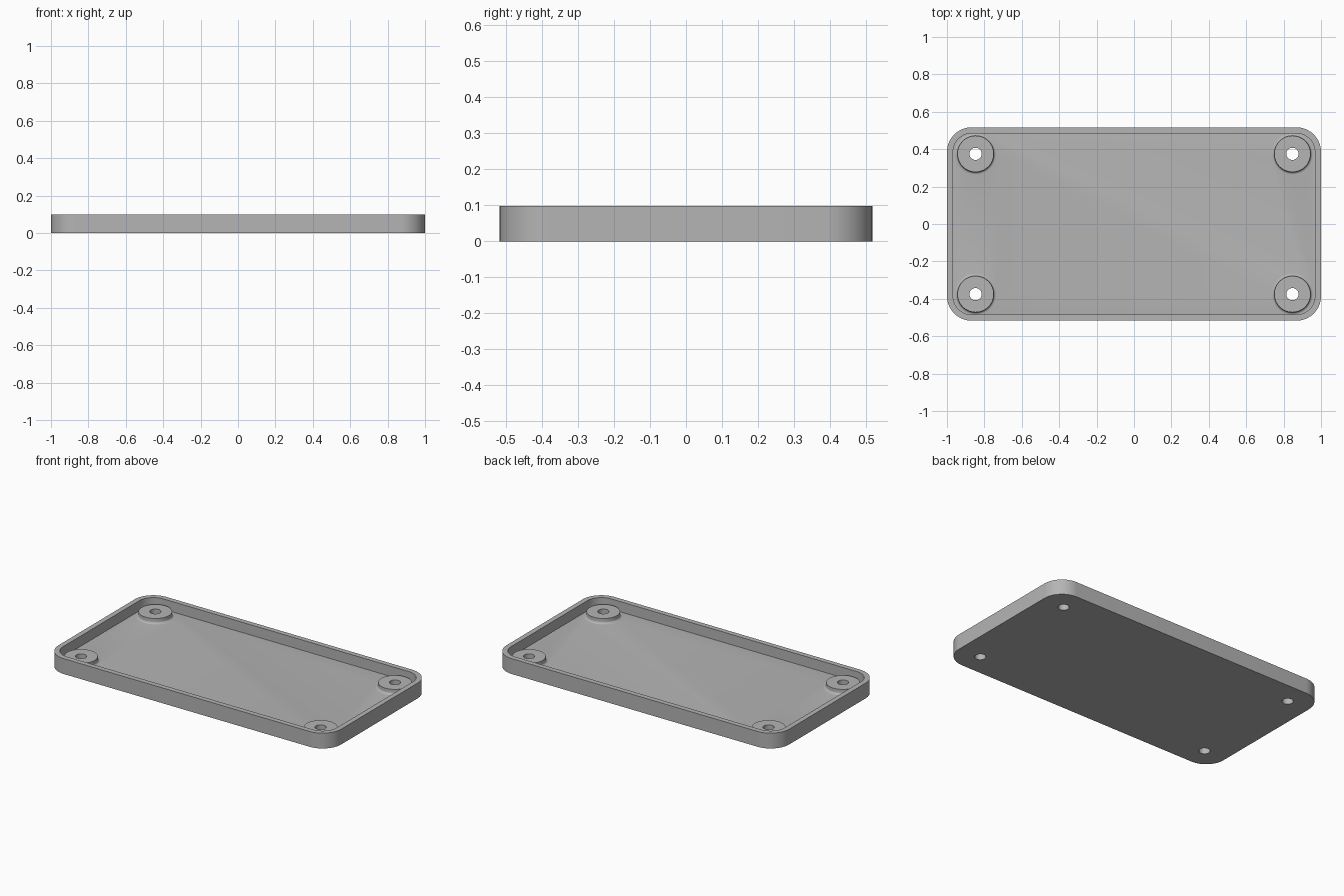
import bpy, bmesh, math

if "Cube" in bpy.data.objects:
    bpy.data.objects.remove(bpy.data.objects["Cube"])

HX, HY, H = 1.0, 0.517, 0.098      # outer half sizes and height
U = 0.0326                         # wall and floor thickness
BX, BY = 0.847, 0.375              # screw boss centres

grey = bpy.data.materials.new("plain grey")
grey.diffuse_color = (0.46, 0.46, 0.46, 1)
grey.use_nodes = True
grey.node_tree.nodes["Principled BSDF"].inputs["Base Color"].default_value = grey.diffuse_color


def finish(name, bm):
    bmesh.ops.recalc_face_normals(bm, faces=bm.faces)
    me = bpy.data.meshes.new(name)
    bm.to_mesh(me)
    bm.free()
    ob = bpy.data.objects.new(name, me)
    bpy.context.collection.objects.link(ob)
    me.materials.append(grey)
    return ob


def rounded_slab(name, hx, hy, r, z0, z1, n=16):
    """Box with rounded vertical corners."""
    bm = bmesh.new()
    verts = []
    for k, (sx, sy) in enumerate([(1, 1), (-1, 1), (-1, -1), (1, -1)]):
        for i in range(n + 1):
            a = math.pi / 2 * (k + i / n)
            verts.append(bm.verts.new((sx * (hx - r) + r * math.cos(a),
                                       sy * (hy - r) + r * math.sin(a), z0)))
    face = bm.faces.new(verts)
    top = bmesh.ops.extrude_face_region(bm, geom=[face])["geom"]
    bmesh.ops.translate(bm, vec=(0, 0, z1 - z0),
                        verts=[v for v in top if isinstance(v, bmesh.types.BMVert)])
    return finish(name, bm)


def lathe(name, profile, x, y, n=64):
    """Solid of revolution, capped at both ends."""
    bm = bmesh.new()
    rings = [[bm.verts.new((x + r * math.cos(2 * math.pi * i / n),
                            y + r * math.sin(2 * math.pi * i / n), z))
              for i in range(n)] for r, z in profile]
    for a, b in zip(rings, rings[1:]):
        for i in range(n):
            j = (i + 1) % n
            bm.faces.new((a[i], a[j], b[j], b[i]))
    bm.faces.new(rings[0])
    bm.faces.new(rings[-1])
    return finish(name, bm)


def boolean(ob, tool, op):
    mod = ob.modifiers.new(op.lower(), 'BOOLEAN')
    mod.operation, mod.solver, mod.object = op, 'EXACT', tool
    bpy.context.view_layer.objects.active = ob
    bpy.ops.object.modifier_apply(modifier=mod.name)
    bpy.data.objects.remove(tool)


# shallow tray with a hollow inside
tray = rounded_slab("tray", HX, HY, 0.132, 0, H)
boolean(tray, rounded_slab("cavity_cutter", HX - U, HY - U, 0.132 - U, U, H + 0.1), 'DIFFERENCE')

# four screw bosses with a small fillet at the foot, drilled through the floor
R, F = 0.097, 0.014
foot = [(R + F - F * math.sin(t), U + F - F * math.cos(t))
        for t in (math.pi / 2 * i / 6 for i in range(7))]
boss_profile = [(R + F, U / 2)] + foot + [(R, 2 * U)]
for sx in (-1, 1):
    for sy in (-1, 1):
        boolean(tray, lathe("boss", boss_profile, sx * BX, sy * BY), 'UNION')
        boolean(tray, lathe("hole_cutter", [(U, -0.1), (U, 0.2)], sx * BX, sy * BY, 48), 'DIFFERENCE')

bpy.ops.object.select_all(action='DESELECT')
tray.select_set(True)
bpy.context.view_layer.objects.active = tray
bpy.ops.object.shade_smooth_by_angle(angle=math.radians(30))
